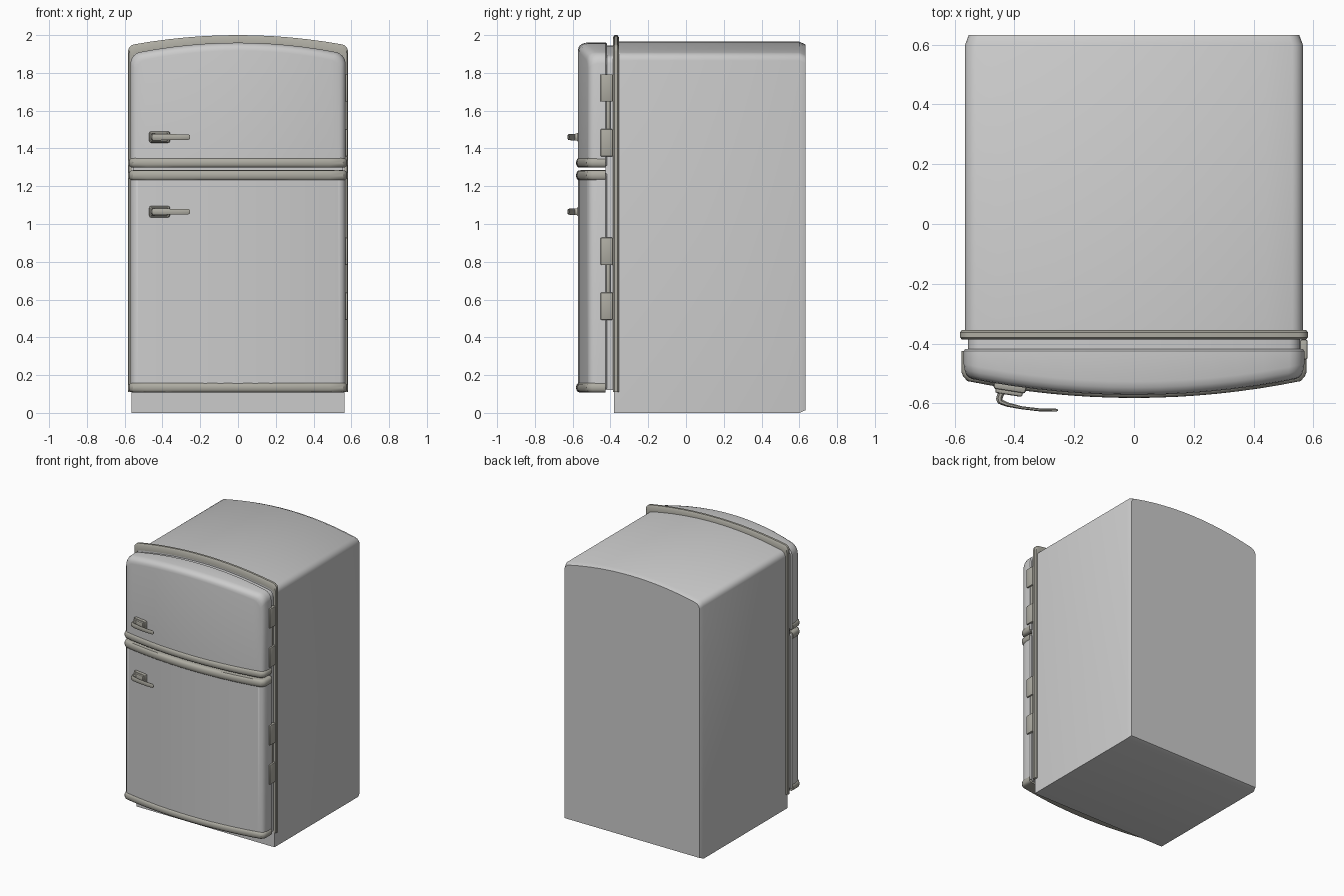
import bpy, bmesh, math
from mathutils import Matrix

if "Cube" in bpy.data.objects:
    bpy.data.objects.remove(bpy.data.objects["Cube"])

chrome = bpy.data.materials.new("chrome_trim")
chrome.diffuse_color = (0.42, 0.41, 0.36, 1)
chrome.use_nodes = True
chrome.node_tree.nodes["Principled BSDF"].inputs["Base Color"].default_value = chrome.diffuse_color


def finish(bm, name, mat=None, angle=35):
    bmesh.ops.recalc_face_normals(bm, faces=bm.faces)
    me = bpy.data.meshes.new(name)
    bm.to_mesh(me)
    bm.free()
    ob = bpy.data.objects.new(name, me)
    bpy.context.collection.objects.link(ob)
    if mat:
        me.materials.append(mat)
    bpy.ops.object.select_all(action='DESELECT')
    ob.select_set(True)
    bpy.context.view_layer.objects.active = ob
    bpy.ops.object.shade_smooth_by_angle(angle=math.radians(angle))
    return ob


def loft(name, rings, mat=None, caps=True):
    """Skin a list of closed rings; 'columns' caps bridge top to bottom points."""
    bm = bmesh.new()
    vs = [[bm.verts.new(p) for p in r] for r in rings]
    n = len(vs[0])
    for a, b in zip(vs, vs[1:]):
        for i in range(n):
            j = (i + 1) % n
            bm.faces.new((a[i], a[j], b[j], b[i]))
    for ring in (vs[0], vs[-1]):
        if caps == 'columns':
            for i in range(n // 2 - 1):
                bm.faces.new((ring[i], ring[i + 1], ring[n - 2 - i], ring[n - 1 - i]))
        else:
            bm.faces.new(ring)
    return finish(bm, name, mat)


def columns(w, r):
    """x stations across the width, dense in the rounded corners."""
    inner = [(w - r) * (i / 6 - 1) for i in range(13)]
    corner = [w - r + r * math.sin(math.radians(a)) for a in (22, 45, 67, 90)]
    return [-x for x in reversed(corner)] + inner + corner


def arch(x, w, zc, drop, r):
    d = max(0, abs(x) - (w - r))
    return zc - drop * (x / w) ** 2 - (r - math.sqrt(max(0, r * r - d * d)))


def front_curve(x):
    return 0.06 * (x / 0.575) ** 2


def panel(name, w, z0, zc, drop, r, rings):
    """Arched slab lofted in y. Ring: (side inset, top inset, bottom inset, y, bowed)."""
    out = []
    for sx, st, sb, y, bowed in rings:
        top, bottom = [], []
        for x in columns(w, r):
            px = x * (w - sx) / w
            py = y + (front_curve(px) if bowed else 0)
            top.append((px, py, arch(x, w, zc, drop, r) - st))
            bottom.append((px, py, z0 + sb))
        out.append(top + bottom[::-1])
    return loft(name, out, None, 'columns')


# Cabinet with chamfered back edge
panel("cabinet", 0.565, 0, 1.965, 0.065, 0.035,
      [(0, 0, 0, -0.38, False), (0, 0, 0, 0.60, False), (0.012, 0.014, 0.014, 0.632, False)])

# Door seal
panel("door_seal", 0.555, 0.12, 1.945, 0.06, 0.035,
      [(0, 0, 0, -0.425, False), (0, 0, 0, -0.375, False)])

# Doors: bowed fronts with rounded front edges
edge = [(0, 0, 0, -0.527, True), (0.003, 0.005, 0, -0.547, True),
        (0.008, 0.014, 0, -0.561, True), (0.018, 0.026, 0, -0.569, True),
        (0.03, 0.042, 0, -0.572, True)]
back = [(0.006, 0.006, 0, -0.418, False), (0, 0, 0, -0.425, False)]
panel("freezer_door", 0.57, 1.31, 1.96, 0.06, 0.05, back + edge)
panel("fridge_door", 0.57, 0.13, 1.27, 0, 0.01,
      back + [(a, 0, 0, y, b) for a, _, _, y, b in edge])


# Rounded trim bands wrapping each door end
def band(name, z0, z1):
    w = 0.578
    plan = [(-w, -0.425), (-w, -0.495), (-w + 0.007, -0.511)]
    plan += [(x, -0.582 + front_curve(x)) for x in [0.557 * (i / 8 - 1) for i in range(17)]]
    plan += [(w - 0.007, -0.511), (w, -0.495), (w, -0.425)]
    rings = []
    for i in range(9):
        t = math.pi * (i / 8 - 0.5)
        o = 0.026 * (1 - math.cos(t) ** 0.6 if i not in (0, 8) else 1)
        rings.append([(x * (1 - o / w), -0.425 + (y + 0.425) * (1 - o / 0.157),
                       (z0 + z1) / 2 + (z1 - z0) / 2 * math.sin(t)) for x, y in plan])
    loft(name, rings, chrome)


band("freezer_door_lower_band", 1.298, 1.35)
band("fridge_door_upper_band", 1.23, 1.285)
band("fridge_door_lower_band", 0.108, 0.16)

# Raised frame around the cabinet front
section = [(-0.022, -0.387), (-0.006, -0.387), (0, -0.379), (0, -0.363),
           (-0.006, -0.355), (-0.022, -0.355)]
W = 0.582
path = [(x, arch(x, W, 2.0, 0.055, 0.03), 2) for x in columns(W, 0.03)]
path = [(-W, 0.11, 0)] + path + [(W, 0.11, 0)]
loft("cabinet_frame", [[(x * (W + o) / W, y, z + o * k) for o, y in section]
                       for x, z, k in path], chrome)


def box(name, loc, size, bevel, rot=0):
    bm = bmesh.new()
    bmesh.ops.create_cube(bm, size=1)
    bmesh.ops.scale(bm, vec=size, verts=bm.verts)
    bmesh.ops.bevel(bm, geom=bm.edges[:], offset=bevel, segments=2, affect='EDGES', profile=0.5)
    bm.transform(Matrix.Translation(loc) @ Matrix.Rotation(rot, 4, 'Z'))
    return finish(bm, name, chrome)


# Door handles: stepped mounting plate and a swept lever
def handle(name, z):
    tilt = math.radians(-9)
    box(name + "_plate", (-0.415, -0.545, z), (0.11, 0.03, 0.06), 0.010, tilt)
    box(name + "_boss", (-0.418, -0.562, z), (0.092, 0.02, 0.046), 0.007, tilt)
    lever = [(-0.440, -0.555, 1, 0, 0.013, 0.020), (-0.450, -0.582, 1, 0.3, 0.012, 0.018),
             (-0.448, -0.594, 0.7, 0.7, 0.010, 0.017), (-0.425, -0.604, 0.3, 1, 0.007, 0.017),
             (-0.375, -0.615, 0.2, 1, 0.005, 0.016), (-0.315, -0.622, 0.1, 1, 0.005, 0.015),
             (-0.262, -0.623, 0, 1, 0.005, 0.014), (-0.255, -0.623, 0, 1, 0.003, 0.010)]
    rings = []
    for x, y, nx, ny, t, h in lever:
        ring = []
        for k in range(8):
            a = math.radians(22.5 + 45 * k)
            c, s = math.cos(a) * 1.08, math.sin(a) * 1.08
            ring.append((x + nx * t * c, y + ny * t * c, z + h * s))
        rings.append(ring)
    loft(name + "_lever", rings, chrome)


handle("freezer_handle", 1.46)
handle("fridge_handle", 1.065)

# Hinge pairs with a pin between them
for door, lo, hi in (("freezer", 1.43, 1.72), ("fridge", 0.565, 0.855)):
    for tag, z in (("lower", lo), ("upper", hi)):
        box(f"{door}_{tag}_hinge", (0.568, -0.420, z), (0.026, 0.066, 0.145), 0.006)
    box(f"{door}_hinge_pin", (0.560, -0.412, (lo + hi) / 2), (0.02, 0.022, hi - lo), 0.005)
